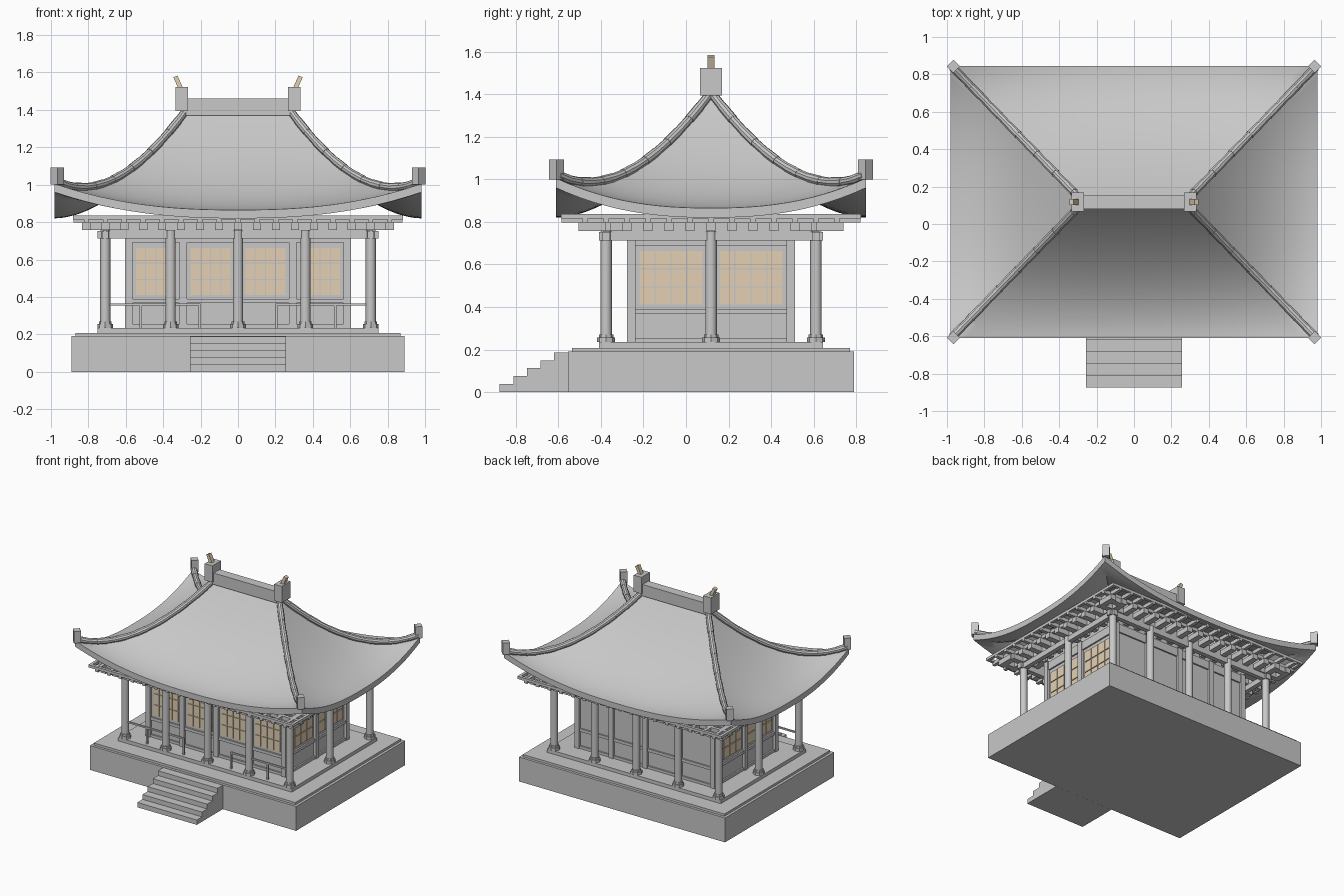
import bpy, bmesh, math
from mathutils import Matrix, Vector

if "Cube" in bpy.data.objects:
    bpy.data.objects.remove(bpy.data.objects["Cube"])

CY = 0.1175  # centre of the hall in y


def material(name, rgb):
    m = bpy.data.materials.new(name)
    m.diffuse_color = (*rgb, 1)
    m.use_nodes = True
    m.node_tree.nodes["Principled BSDF"].inputs["Base Color"].default_value = m.diffuse_color
    return m


GREY = material("stone_grey", (0.58, 0.58, 0.58))
TAN = material("warm_tan", (0.77, 0.63, 0.455))


def finish(bm, name, mat=GREY, smooth=False):
    bmesh.ops.recalc_face_normals(bm, faces=bm.faces)
    me = bpy.data.meshes.new(name)
    bm.to_mesh(me)
    bm.free()
    ob = bpy.data.objects.new(name, me)
    bpy.context.collection.objects.link(ob)
    me.materials.append(mat)
    if smooth:
        bpy.ops.object.select_all(action='DESELECT')
        ob.select_set(True)
        bpy.context.view_layer.objects.active = ob
        bpy.ops.object.shade_smooth_by_angle(angle=math.radians(35))
    return ob


def box(bm, x0, x1, y0, y1, z0, z1, rot=None):
    c = Vector(((x0 + x1) / 2, (y0 + y1) / 2, (z0 + z1) / 2))
    m = Matrix.Translation(c)
    if rot:
        m = m @ rot
    m = m @ Matrix.Diagonal((abs(x1 - x0), abs(y1 - y0), abs(z1 - z0), 1))
    bmesh.ops.create_cube(bm, size=1, matrix=m)


def rod(bm, a, b, r, n=12):
    a, b = Vector(a), Vector(b)
    d = b - a
    m = Matrix.Translation((a + b) / 2) @ d.to_track_quat('Z', 'Y').to_matrix().to_4x4()
    bmesh.ops.create_cone(bm, cap_ends=True, segments=n, radius1=r, radius2=r,
                          depth=d.length, matrix=m)


def side_box(bm, side, u0, u1, d0, d1, z0, z1):
    """Box on one side of the hall: u runs along the side, d is distance from the centre."""
    axis, s = side
    if axis == 'y':
        box(bm, u0, u1, CY + s * d0, CY + s * d1, z0, z1)
    else:
        box(bm, s * d0, s * d1, CY + u0, CY + u1, z0, z1)


SIDES = [('y', -1), ('y', 1), ('x', -1), ('x', 1)]

# Platform
bm = bmesh.new()
for hx, hy, z0, z1 in ((.89, .672, 0, .19), (.87, .652, .19, .208), (.75, .525, .208, .235)):
    box(bm, -hx, hx, CY - hy, CY + hy, z0, z1)
finish(bm, "platform")

# Front steps
bm = bmesh.new()
for i in range(5):
    y = -0.875 + i * 0.064
    box(bm, -.257, .257, y, y + .064, 0, .0375 * (i + 1))
finish(bm, "front_steps")

# Columns with stepped bases
cols = [(x, CY + s * .493) for x in (-.71, -.36, 0, .36, .71) for s in (-1, 1)]
cols += [(s * .71, CY) for s in (-1, 1)]
bm, bb = bmesh.new(), bmesh.new()
for x, y in cols:
    rod(bm, (x, y, .235), (x, y, .755), .027, 16)
    rod(bb, (x, y, .235), (x, y, .256), .042, 8)
    rod(bb, (x, y, .256), (x, y, .27), .034, 8)
finish(bm, "columns", smooth=True)
finish(bb, "column_bases")

# Beams over the columns
bm = bmesh.new()
for side in SIDES:
    along, out = (.75, .493) if side[0] == 'y' else (.527, .71)
    side_box(bm, side, -along, along, out - .018, out + .018, .712, .753)
finish(bm, "column_beams")

# Eave brackets: outward arms and stepped rails
bm = bmesh.new()
for side in SIDES:
    along, out, reach = (.71, .493, .2) if side[0] == 'y' else (.493, .71, .16)
    other = .16 if side[0] == 'y' else .2
    for f, z0, z1 in ((-.45, .79, .82), (0, .753, .80), (.5, .795, .822), (1, .815, .836)):
        d, e = out + reach * f, along + other * max(f, 0) + .01
        side_box(bm, side, -e, e, d - .011, d + .011, z0, z1)
    n = round(2 * along / .1)
    for i in range(-1, n + 2):
        u = -along + 2 * along * i / n
        inner = out - .1 if 0 <= i <= n else out
        side_box(bm, side, u - .022, u + .022, inner, out + reach * .5 + .03, .757, .797)
        side_box(bm, side, u - .013, u + .013, inner, out + reach + .01, .797, .826)
finish(bm, "eave_brackets")

# Hall walls, posts and rails
WX, WY = .585, .375
bm = bmesh.new()
box(bm, -WX, WX, CY - WY, CY + WY, .235, .80)
finish(bm, "hall_walls")
bm, bp = bmesh.new(), bmesh.new()
for side in SIDES:
    along, d = (WX, WY) if side[0] == 'y' else (WY, WX)
    bays = 4 if side[0] == 'y' else 2
    w = 2 * along / bays
    for i in range(bays + 1):
        u = -along + i * w
        side_box(bm, side, u - .02, u + .02, d - .02, d + .02, .235, .76)
    for z0, z1, t in ((.235, .255, .012), (.367, .39, .012), (.69, .755, .012)):
        side_box(bm, side, -along, along, d - .01, d + t, z0, z1)
    if side == ('y', 1):
        continue  # plain back wall
    # Window panes, four by three in every bay
    ww = w - .073
    for i in range(bays):
        u0 = -along + i * w + .0365
        for c in range(4):
            for r in range(3):
                a, z = u0 + c * ww / 4, .408 + r * .086
                side_box(bp, side, a + .003, a + ww / 4 - .003, d, d + .006,
                         z + .003, z + .083)
finish(bm, "wall_posts_and_rails")
finish(bp, "window_panes", TAN)

# Front railings
bm = bmesh.new()
yr = CY - .493
for s in (-1, 1):
    box(bm, s * .2, s * .69, yr - .006, yr + .006, .354, .366)
    for x in (.205, .52):
        box(bm, s * x - .006, s * x + .006, yr - .006, yr + .006, .235, .36)
finish(bm, "front_railings")


# Curved hipped roof
def roof_z(t, u):
    return 1.395 - .53 * (1 - (1 - t) ** 1.8) + .14 * t ** 2.6 * abs(u) ** 2.4


def roof_ring(t, n, drop):
    hx, hy = .27 + .71 * t, .728 * t
    pts = []
    for k in range(4):
        for i in range(n):
            u = -1 + 2 * i / n
            x, y = ((u, -1), (1, u), (-u, 1), (-1, -u))[k]
            pts.append((x * hx, CY + y * hy, roof_z(t, u) - drop))
    return pts


N, T = 24, 20
bm = bmesh.new()
rings = [[bm.verts.new(p) for p in roof_ring(i / T, N, 0)] for i in range(T + 1)]
rings += [[bm.verts.new(p) for p in roof_ring(i / T, N, .045)] for i in range(T, -1, -1)]
for a, b in zip(rings, rings[1:]):
    for j in range(4 * N):
        k = (j + 1) % (4 * N)
        bm.faces.new((a[j], a[k], b[k], b[j]))
bmesh.ops.remove_doubles(bm, verts=bm.verts, dist=1e-5)
finish(bm, "roof", smooth=True)

# Hip ridges made of round tiles, with corner blocks
bm, bc = bmesh.new(), bmesh.new()
SEG = 14
for sx in (-1, 1):
    for sy in (-1, 1):
        pts = [(sx * (.27 + .7 * t), CY + sy * .72 * t, roof_z(t, 1) + .014)
               for t in (i / SEG for i in range(SEG + 1))]
        for i, (a, b) in enumerate(zip(pts, pts[1:])):
            rod(bm, a, b, .023 if i % 2 else .021, 10)
        x, y = sx * .966, CY + sy * .725
        box(bc, x - .025, x + .025, y - .025, y + .025, 1.0, 1.092,
            Matrix.Rotation(math.radians(45), 4, 'Z'))
finish(bm, "hip_ridges", smooth=True)
finish(bc, "corner_blocks")

# Main ridge with end blocks and tilted finials
bm, bf = bmesh.new(), bmesh.new()
box(bm, -.28, .28, CY - .036, CY + .036, 1.37, 1.46)
for s in (-1, 1):
    box(bm, s * .267, s * .333, CY - .052, CY + .052, 1.393, 1.522)
    box(bf, s * .32 - .012, s * .32 + .012, CY - .016, CY + .016, 1.51, 1.582,
        Matrix.Rotation(s * math.radians(24), 4, 'Y'))
finish(bm, "main_ridge")
finish(bf, "ridge_finials", TAN)
